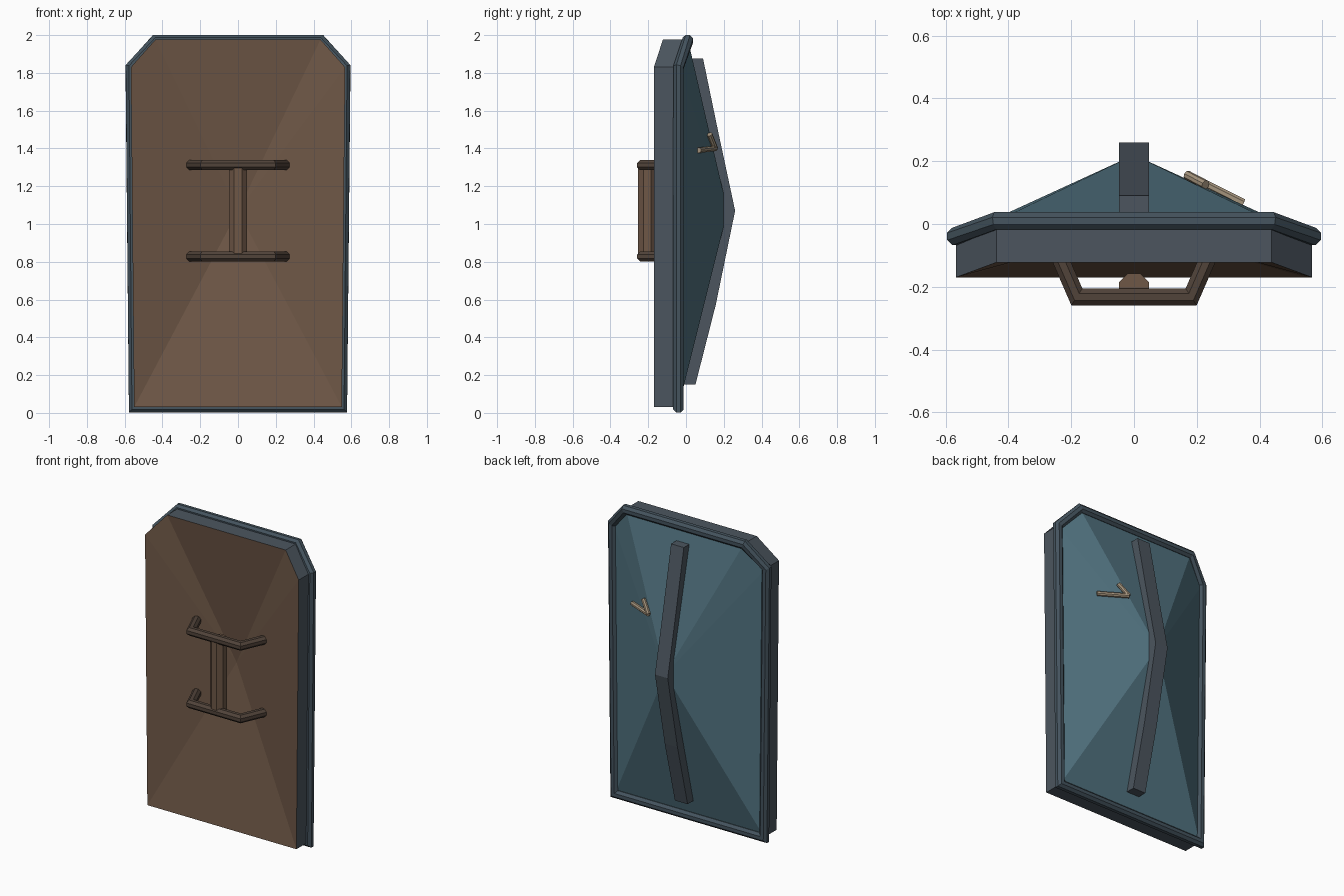
import bpy
import bmesh
from math import cos, sin, pi
from mathutils import Vector

cube = bpy.data.objects.get("Cube")
if cube:
    bpy.data.objects.remove(cube, do_unlink=True)


def material(name, r, g, b):
    colour = [(c / 255) ** 2.2 for c in (r, g, b)] + [1]
    mat = bpy.data.materials.new(name)
    mat.use_nodes = True
    mat.diffuse_color = colour
    bsdf = next(n for n in mat.node_tree.nodes if n.type == 'BSDF_PRINCIPLED')
    bsdf.inputs["Base Color"].default_value = colour
    return mat


slate = material("slate metal", 77, 86, 95)
rim_blue = material("rim metal", 70, 84, 94)
teal = material("teal plate", 82, 114, 127)
brown = material("brown lining", 110, 88, 72)
leather = material("dark leather", 82, 69, 60)
tan = material("tan wood", 165, 148, 125)


def finish(name, bm, *mats):
    bmesh.ops.recalc_face_normals(bm, faces=bm.faces)
    mesh = bpy.data.meshes.new(name)
    bm.to_mesh(mesh)
    bm.free()
    for m in mats:
        mesh.materials.append(m)
    ob = bpy.data.objects.new(name, mesh)
    bpy.context.collection.objects.link(ob)
    return ob


def tube(name, points, radius, up, mat, closed=False, sides=8):
    """Mitred tube through points; up is roughly normal to the bends."""
    bm = bmesh.new()
    pts = [Vector(p) for p in points]
    n = len(pts)
    rings = []
    for i, p in enumerate(pts):
        before = pts[i - 1] if closed or i else None
        after = pts[(i + 1) % n] if closed or i < n - 1 else None
        a = (p - before).normalized() if before else (after - p).normalized()
        b = (after - p).normalized() if after else a
        t = (a + b).normalized()
        v = t.cross(Vector(up)).normalized()
        u = v.cross(t)
        stretch = 1 / max(t.dot(a), 0.4)
        angles = [2 * pi * (k + 0.5) / sides for k in range(sides)]
        rings.append([bm.verts.new(p + radius * (u * cos(w) + v * stretch * sin(w)))
                      for w in angles])
    for i in range(n if closed else n - 1):
        r, s = rings[i], rings[(i + 1) % n]
        for k in range(sides):
            j = (k + 1) % sides
            bm.faces.new((r[k], r[j], s[j], s[k]))
    if not closed:
        bm.faces.new(rings[0])
        bm.faces.new(rings[-1])
    return finish(name, bm, mat)


# Shield body: side wall, hollow lining at the front, pointed plate at the back
half = [(0.55, 0.03), (0.567, 1.83), (0.437, 1.977)]
outline = half + [(-x, z) for x, z in reversed(half)]


def back_y(z):
    return 0.01 if z > 1.9 else -0.04


def front_y(z):
    return -0.122 if z > 1.9 else -0.17


bm = bmesh.new()
front = [bm.verts.new((x, front_y(z), z)) for x, z in outline]
back = [bm.verts.new((x, back_y(z), z)) for x, z in outline]
hollow = bm.verts.new((0, -0.015, 1.07))
peak = bm.verts.new((0, 0.22, 1.07))
for i in range(len(outline)):
    j = (i + 1) % len(outline)
    bm.faces.new((front[i], front[j], back[j], back[i])).material_index = 0
    bm.faces.new((front[i], front[j], hollow)).material_index = 1
    bm.faces.new((back[i], back[j], peak)).material_index = 2
finish("shield_body", bm, slate, brown, teal)

# Rim tube around the back edge
rim_path = [(x, back_y(z), min(max(z, 0.028), 1.973)) for x, z in outline]
tube("rim", rim_path, 0.03, (0, 1, 0), rim_blue, closed=True)

# Bent spine bar down the middle of the back
outer = [(0.09, 1.877), (0.168, 1.5), (0.26, 1.07), (0.157, 0.57), (0.05, 0.15)]
inner = [(-0.01, 0.15), (0.17, 1.07), (0.02, 1.877)]
bm = bmesh.new()
profile = bm.faces.new([bm.verts.new((-0.047, y, z)) for y, z in outer + inner])
extruded = bmesh.ops.extrude_face_region(bm, geom=[profile])
moved = [v for v in extruded["geom"] if isinstance(v, bmesh.types.BMVert)]
bmesh.ops.translate(bm, verts=moved, vec=(0.094, 0, 0))
finish("spine_bar", bm, slate)

# Handles: two bent bars joined by an upright grip
for name, z in (("upper_handle", 1.312), ("lower_handle", 0.828)):
    path = [(-0.248, -0.08, z), (-0.182, -0.232, z),
            (0.182, -0.232, z), (0.248, -0.08, z)]
    tube(name, path, 0.029, (0, 0, 1), leather)
tube("grip", [(0, -0.205, 0.83), (0, -0.205, 1.31)], 0.052, (0, 1, 0), brown)

# Two small sticks lodged in the back plate
joint = (0.17, 0.155, 1.40)
tube("long_stick", [(0.348, 0.066, 1.39), joint], 0.015, (0, 0, 1), tan)
tube("short_stick", [joint, (0.228, 0.125, 1.475)], 0.015, (0, 1, 0), tan)
